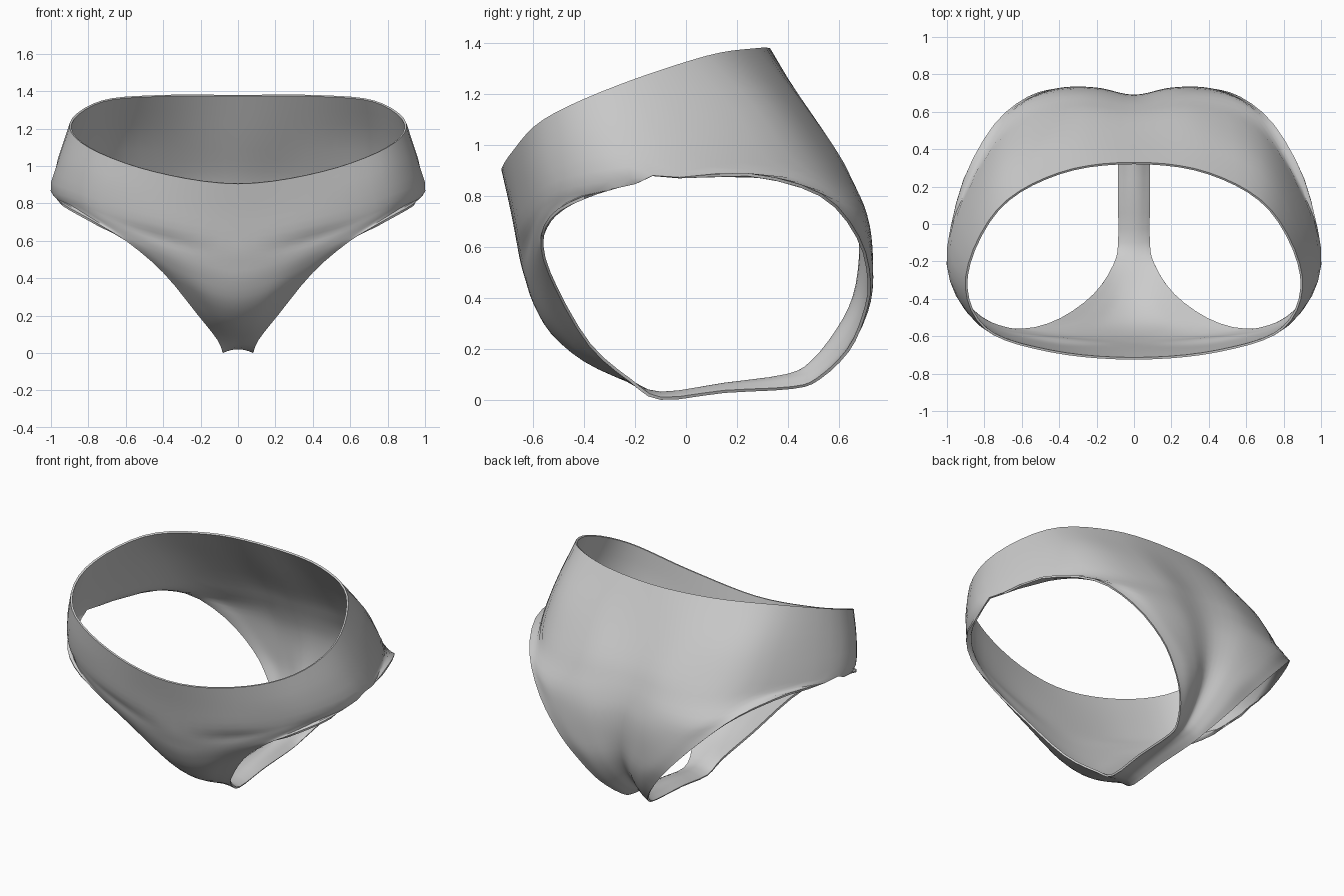
import bpy, bmesh
from mathutils import Vector

# Each row: centre (y, z), two points across, outer edge point (right half)
FRONT = [
    (-.725, .905, .45, -.685, .97, .80, -.56, 1.10, .90, -.28, 1.23),   # waist
    (-.69, .75, .46, -.665, .83, .83, -.54, .95, .96, -.22, 1.05),
    (-.665, .62, .48, -.64, .70, .86, -.50, .82, 1.0, -.13, .88),       # top of leg opening
    (-.65, .54, .42, -.62, .62, .74, -.56, .73, .94, -.40, .80),
    (-.63, .47, .30, -.62, .53, .58, -.585, .62, .80, -.535, .72),
    (-.60, .38, .20, -.595, .42, .42, -.58, .51, .60, -.57, .60),
    (-.53, .26, .14, -.53, .29, .28, -.52, .36, .40, -.51, .43),
    (-.40, .15, .08, -.40, .16, .15, -.39, .18, .22, -.38, .21),
    (-.23, .07, .04, -.23, .07, .08, -.225, .07, .11, -.22, .07),
]
BACK = [
    (-.10, .02, .03, -.10, .017, .06, -.10, .009, .08, -.10, .0),       # gusset
    (.15, .055, .03, .15, .051, .06, .15, .038, .08, .15, .027),
    (.40, .09, .03, .405, .08, .06, .41, .058, .08, .42, .043),
    (.50, .145, .04, .515, .12, .075, .525, .095, .10, .525, .08),
    (.60, .27, .07, .63, .24, .13, .645, .215, .18, .64, .19),
    (.665, .40, .11, .70, .37, .20, .715, .35, .28, .70, .32),
    (.69, .55, .17, .725, .51, .30, .735, .48, .40, .725, .46),
    (.685, .68, .22, .725, .65, .42, .72, .63, .57, .68, .64),
    (.66, .78, .28, .70, .76, .55, .665, .75, .75, .53, .81),
    (.62, .88, .32, .65, .86, .65, .54, .86, .91, .24, .89),
    (.57, .98, .35, .585, .97, .74, .40, .96, 1.0, -.13, .88),          # top of leg opening
    (.46, 1.16, .38, .45, 1.16, .74, .27, 1.15, .96, -.22, 1.05),
    (.33, 1.38, .40, .275, 1.38, .73, .08, 1.35, .90, -.28, 1.23),      # waist
]
ACROSS, ALONG, SEAM = 5, 3, 2


def spline(a, b, c, d, t):
    return 0.5 * (2 * b + (c - a) * t + (2 * a - 5 * b + 4 * c - d) * t * t
                  + (3 * b - a - 3 * c + d) * t ** 3)


def smooth_path(points, before, after, steps):
    p = [before] + points + [after]
    out = [spline(*p[i:i + 4], s / steps)
           for i in range(len(points) - 1) for s in range(steps)]
    return out + [points[-1]]


# Smooth each row from the centre line to the leg edge or side seam
keys = [[Vector((0, r[0], r[1]))] + [Vector(r[k:k + 3]) for k in (2, 5, 8)]
        for r in FRONT + BACK]
last = len(keys) - 1
rows = []
for i, k in enumerate(keys):
    mirrored = Vector((-k[1].x, k[1].y, k[1].z))
    at_seam = i <= SEAM or i >= last - SEAM
    beyond = keys[last - i][2] if at_seam else 2 * k[3] - k[2]
    rows.append(smooth_path(k, mirrored, beyond, ACROSS))

# Smooth along the body from front waist, under, to back waist
columns = []
for col in zip(*rows):
    col = list(col)
    columns.append(smooth_path(col, 2 * col[0] - col[1], 2 * col[-1] - col[-2], ALONG))
edge = columns[-1]
for seg in list(range(SEAM)) + list(range(last - SEAM, last)):
    for s in range(1, ALONG):
        edge[seg * ALONG + s] = keys[seg][3].lerp(keys[seg + 1][3], s / ALONG)

# Right half of the fabric, welded at the side seam
bm = bmesh.new()
grid = [[bm.verts.new(p) for p in col] for col in columns]
for j in range(len(grid) - 1):
    for i in range(len(grid[0]) - 1):
        bm.faces.new((grid[j][i], grid[j][i + 1], grid[j + 1][i + 1], grid[j + 1][i]))
bmesh.ops.remove_doubles(bm, verts=bm.verts, dist=0.0005)
mesh = bpy.data.meshes.new("briefs")
bm.to_mesh(mesh)
bm.free()

briefs = bpy.data.objects.new("briefs", mesh)
bpy.context.collection.objects.link(briefs)
fabric = bpy.data.materials.new("grey fabric")
fabric.diffuse_color = (0.6, 0.6, 0.6, 1)
mesh.materials.append(fabric)

# Mirror to the left half, then give the cloth its thickness
mirror = briefs.modifiers.new("mirror", 'MIRROR')
mirror.use_clip = True
solid = briefs.modifiers.new("cloth_thickness", 'SOLIDIFY')
solid.thickness = 0.012
solid.offset = -1

bpy.context.view_layer.objects.active = briefs
briefs.select_set(True)
bpy.ops.object.convert(target='MESH')
bpy.ops.object.shade_smooth_by_angle(angle=0.7)
